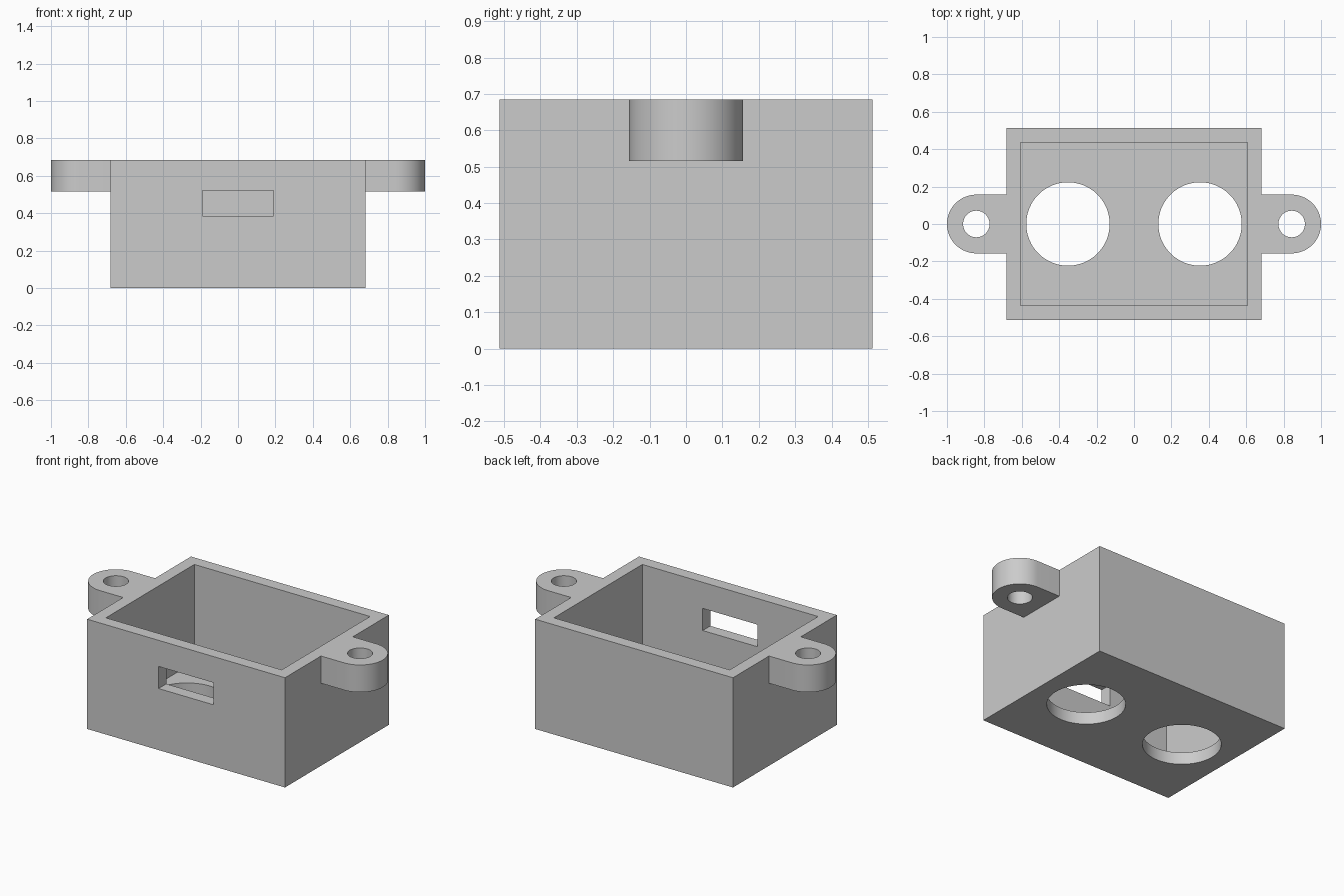
import bpy, bmesh, math

default = bpy.data.objects.get("Cube")
if default:
    bpy.data.objects.remove(default, do_unlink=True)

# Overall sizes
HALF_X, HALF_Y, HEIGHT = 0.683, 0.512, 0.685
WALL = 0.076
LUG_X, LUG_R, LUG_BOTTOM = 0.843, 0.157, 0.515

grey = bpy.data.materials.new("light grey plastic")
colour = (0.6, 0.6, 0.6, 1)
grey.diffuse_color = colour
grey.use_nodes = True
grey.node_tree.nodes["Principled BSDF"].inputs["Base Color"].default_value = colour


def prism(name, outline, z0, z1):
    """Extrude a counter-clockwise xy outline from z0 to z1."""
    bm = bmesh.new()
    base = bm.faces.new([bm.verts.new((x, y, z0)) for x, y in outline])
    top = bmesh.ops.extrude_face_region(bm, geom=[base])["geom"]
    verts = [v for v in top if isinstance(v, bmesh.types.BMVert)]
    bmesh.ops.translate(bm, verts=verts, vec=(0, 0, z1 - z0))
    bmesh.ops.recalc_face_normals(bm, faces=bm.faces)
    mesh = bpy.data.meshes.new(name)
    bm.to_mesh(mesh)
    bm.free()
    mesh.materials.append(grey)
    obj = bpy.data.objects.new(name, mesh)
    bpy.context.collection.objects.link(obj)
    return obj


def rectangle(x0, x1, y0, y1):
    return [(x0, y0), (x1, y0), (x1, y1), (x0, y1)]


def arc(cx, radius, start, end, steps):
    angles = [start + (end - start) * i / steps for i in range(steps + 1)]
    return [(cx + radius * math.cos(a), radius * math.sin(a)) for a in angles]


def circle(cx, radius):
    return arc(cx, radius, 0, math.tau, 64)[:-1]


def combine(target, tool, operation):
    """Apply a boolean with the tool, then remove the tool."""
    tool.hide_render = True
    mod = target.modifiers.new(operation.lower(), "BOOLEAN")
    mod.operation, mod.solver, mod.object = operation, "EXACT", tool
    bpy.context.view_layer.objects.active = target
    bpy.ops.object.modifier_apply(modifier=mod.name)
    bpy.data.objects.remove(tool, do_unlink=True)


# Box with mounting lugs on both sides
box = prism("open_box", rectangle(-HALF_X, HALF_X, -HALF_Y, HALF_Y), 0, HEIGHT)
for side in (-1, 1):
    inner = side * (HALF_X - WALL / 2)
    turn = 0 if side > 0 else math.pi
    outline = arc(side * LUG_X, LUG_R, turn - math.pi / 2, turn + math.pi / 2, 32)
    outline += [(inner, side * LUG_R), (inner, -side * LUG_R)]
    combine(box, prism("mounting_lug", outline, LUG_BOTTOM, HEIGHT), "UNION")

# Open cavity
cavity = rectangle(WALL - HALF_X, HALF_X - WALL, WALL - HALF_Y, HALF_Y - WALL)
combine(box, prism("cavity_cutter", cavity, WALL, HEIGHT + 0.2), "DIFFERENCE")

# Two round floor openings and the screw holes in the lugs
for side in (-1, 1):
    floor_hole = prism("floor_hole_cutter", circle(side * 0.353, 0.223), -0.1, 0.2)
    combine(box, floor_hole, "DIFFERENCE")
    screw_hole = prism("screw_hole_cutter", circle(side * LUG_X, 0.071), 0.4, 0.9)
    combine(box, screw_hole, "DIFFERENCE")

# Slot through the front wall only
slot = prism("slot_cutter", rectangle(-0.19, 0.19, -0.7, -0.3), 0.384, 0.522)
combine(box, slot, "DIFFERENCE")

# Smooth the round walls, keep edges crisp
bpy.ops.object.select_all(action="DESELECT")
box.select_set(True)
bpy.context.view_layer.objects.active = box
bpy.ops.object.shade_smooth_by_angle(angle=math.radians(30))
